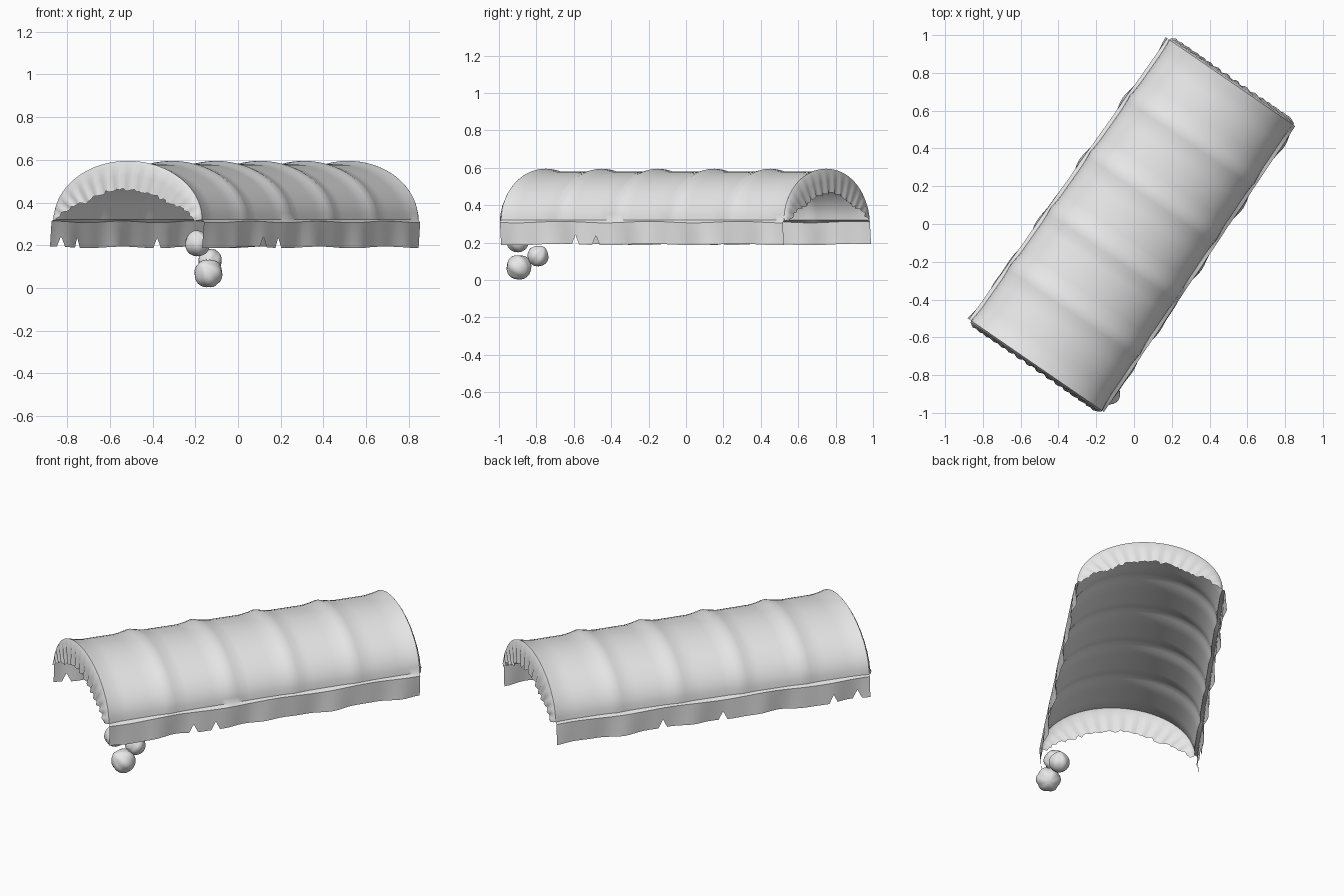
import bpy, bmesh, math, random
from mathutils import Matrix, Vector

random.seed(4)
cube = bpy.data.objects.get("Cube")
if cube:
    bpy.data.objects.remove(cube, do_unlink=True)

canvas = bpy.data.materials.new("pale_grey_canvas")
canvas.use_nodes = True
canvas.diffuse_color = (0.8, 0.8, 0.8, 1)
canvas.node_tree.nodes["Principled BSDF"].inputs["Base Color"].default_value = (0.8, 0.8, 0.8, 1)

TURN = Matrix.Rotation(math.radians(-34.5), 4, 'Z')
HALF_LEN, HALF_WID = 0.91, 0.41
CREASE, RISE, HEM = 0.32, 0.275, 0.19
RIB_GAP = HALF_LEN / 2.5
NOTCHES = {1: (-0.42, -0.29, 0.31), -1: (-0.84, -0.70, -0.06, 0.29)}


def finish(name, bm, angle=40):
    """Turn a bmesh into a smooth shaded object, set along the diagonal."""
    bm.transform(TURN)
    mesh = bpy.data.meshes.new(name)
    bm.to_mesh(mesh)
    bm.free()
    obj = bpy.data.objects.new(name, mesh)
    bpy.context.collection.objects.link(obj)
    mesh.materials.append(canvas)
    bpy.ops.object.select_all(action='DESELECT')
    obj.select_set(True)
    bpy.context.view_layer.objects.active = obj
    bpy.ops.object.shade_smooth_by_angle(angle=math.radians(angle))
    return obj


def sheet(name, rows, flip=False, angle=40):
    """Skin a grid of points."""
    bm = bmesh.new()
    grid = [[bm.verts.new(p) for p in row] for row in rows]
    for a, b in zip(grid, grid[1:]):
        for j in range(len(a) - 1):
            quad = [a[j], b[j], b[j + 1], a[j + 1]]
            bm.faces.new(quad[::-1] if flip else quad)
    return finish(name, bm, angle)


def sag(v):
    """How far the cloth sinks between neighbouring hoops, 0 to 1."""
    t = abs(((v + HALF_LEN) / RIB_GAP + 0.5) % 1 - 0.5) * 2
    return min(1, t * 2.2) ** 0.8


def arch_point(a, v):
    k = 1 - 0.055 * sag(v)
    width = HALF_WID * (1 - 0.03 * v)
    side = 0.35 + 0.65 * math.cos(a)
    u = width * math.sin(a) * (1 - (1 - k) * side)
    z = CREASE + RISE * math.cos(a) * k
    return Vector((u, v, z))


def wall_point(side, v, f):
    """Loose skirt under the arch, f runs from crease to hem."""
    ripple = math.sin(v * 17 + side) + 0.6 * math.sin(v * 31 + 2 * side)
    u = HALF_WID * (1 - 0.03 * v) + 0.012 + 0.008 * ripple * f
    z = CREASE + (HEM - CREASE) * f + 0.004 * math.sin(v * 11 + side)
    if f == 1 and any(abs(v - n) < 0.004 for n in NOTCHES[side]):
        z += 0.05
    return Vector((side * u, v, z))


# Canvas cover: arched over six hoops, with a torn skirt on each side
stations = {round(-HALF_LEN + 2 * HALF_LEN * i / 60, 3) for i in range(61)}
for n in NOTCHES[1] + NOTCHES[-1]:
    stations = {s for s in stations if abs(s - n) > 0.03} | {n - 0.025, n, n + 0.025}
stations = sorted(stations)
angles = [math.radians(-90 + 180 * i / 28) for i in range(29)]
rows = [[wall_point(-1, v, f) for v in stations] for f in (1, 0.5, 0.08)]
rows += [[arch_point(a, v) for v in stations] for a in angles]
rows += [[wall_point(1, v, f) for v in stations] for f in (0.08, 0.5, 1)]
sheet("canvas_cover", rows)


# Gathered end curtains with a ragged inner edge
def end_curtain(name, end):
    steps = 64
    rows = []
    for i in range(steps + 1):
        a = math.radians(-90 + 180 * i / steps)
        outer = arch_point(a, end * HALF_LEN)
        inward = Vector((-math.sin(a) * 0.9, 0, -math.cos(a) - 0.2)).normalized()
        width = 0.03 + 0.105 * min(1, math.cos(a) * 1.5)
        ragged = random.uniform(-0.008, 0.008)
        pleat = 0.006 * math.sin(i * 1.55)
        row = []
        for f in (0, 0.12, 0.5, 1):
            p = outer + inward * (width + ragged * f) * f
            p.y += end * (0.012 * min(1, f * 6) + (0.008 + pleat) * f)
            row.append(p)
        rows.append(row)
    sheet(name, rows, flip=end < 0, angle=60)


end_curtain("front_curtain", -1)
end_curtain("back_curtain", 1)


# Hanging cluster of ribbed bulbs under the front corner
def bulb(name, centre, radius, tilt):
    bm = bmesh.new()
    bmesh.ops.create_uvsphere(bm, u_segments=30, v_segments=14, radius=1)
    for vert in bm.verts:
        x, y, z = vert.co
        lobe = 1 + 0.09 * abs(math.cos(3 * math.atan2(y, x))) - 0.06
        pinch = 1 - 0.3 * max(0, z) ** 2
        vert.co = (x * lobe * pinch, y * lobe * pinch, z * 1.04)
    place = Matrix.Translation(TURN.inverted() @ Vector(centre))
    bm.transform(place @ Matrix.Rotation(math.radians(tilt), 4, 'X') @ Matrix.Scale(radius, 4))
    finish(name, bm)


bulb("upper_bulb", (-0.19, -0.90, 0.21), 0.06, 25)
bulb("lower_bulb", (-0.14, -0.895, 0.07), 0.067, 50)
bulb("rear_bulb", (-0.13, -0.79, 0.13), 0.056, -40)
